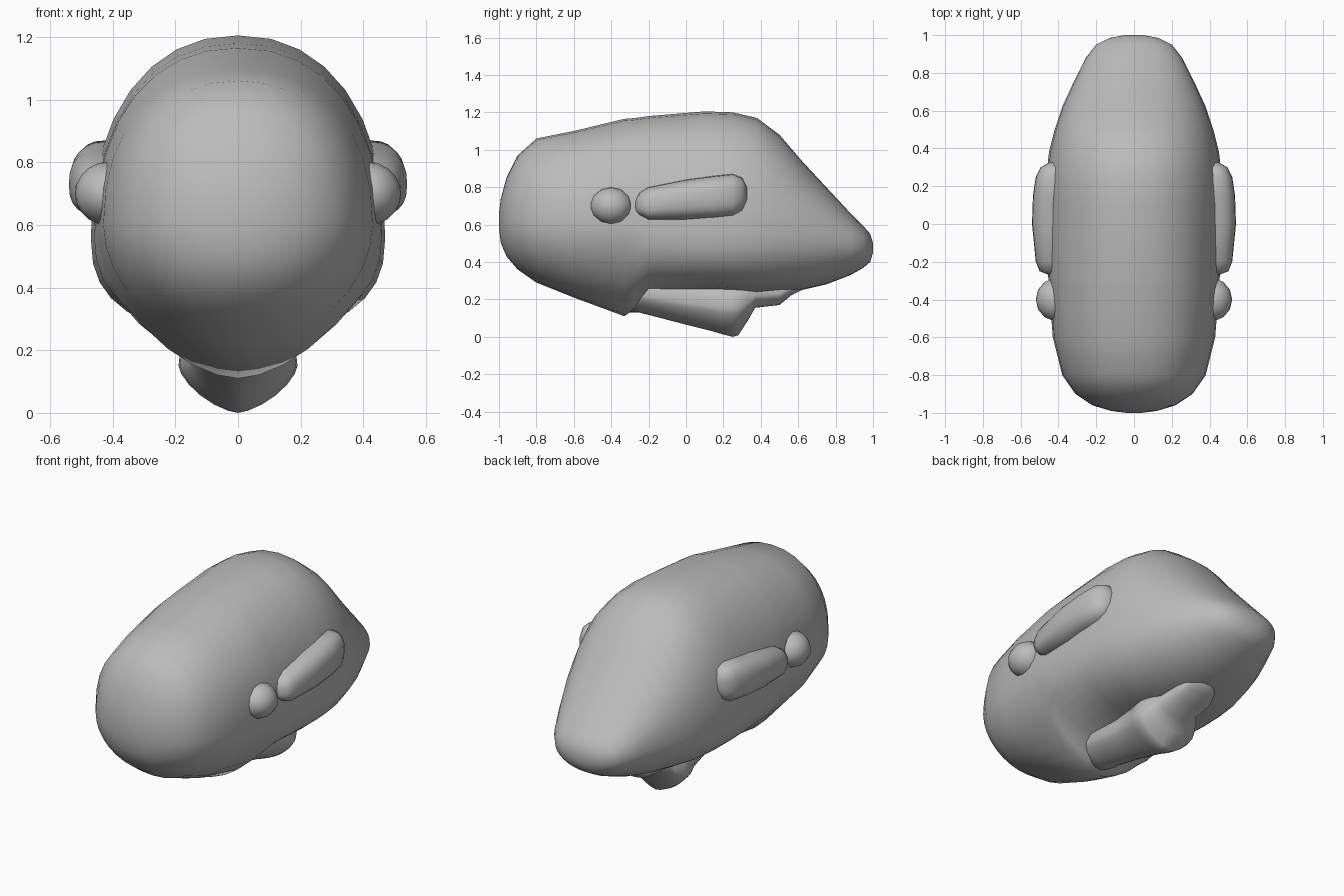
import bpy
import bmesh
from math import cos, sin, pi

if "Cube" in bpy.data.objects:
    bpy.data.objects.remove(bpy.data.objects["Cube"], do_unlink=True)

grey = bpy.data.materials.new("plain grey")
grey.use_nodes = True
grey.diffuse_color = (0.5, 0.5, 0.5, 1)
grey.node_tree.nodes["Principled BSDF"].inputs["Base Color"].default_value = grey.diffuse_color


def power(value, exponent):
    return abs(value) ** (2 / exponent) * (1 if value >= 0 else -1)


def loft(name, rings, centre=0, top_exp=2.2, sides=32, mirror=False):
    """Skin rings of (y, half width, bottom z, widest z, top z, bottom exponent)."""
    bm = bmesh.new()
    loops = []
    for y, half, low, mid, high, low_exp in rings:
        loop = []
        for i in range(sides):
            a = 2 * pi * i / sides
            e = top_exp if sin(a) >= 0 else low_exp
            reach = high - mid if sin(a) >= 0 else mid - low
            loop.append(bm.verts.new((centre + half * power(cos(a), e), y,
                                      mid + reach * power(sin(a), e))))
        loops.append(loop)
    for a, b in zip(loops, loops[1:]):
        for i in range(sides):
            j = (i + 1) % sides
            bm.faces.new((a[i], a[j], b[j], b[i]))
    bm.faces.new(loops[0])
    bm.faces.new(loops[-1])
    bmesh.ops.recalc_face_normals(bm, faces=bm.faces)
    for f in bm.faces:
        f.smooth = True
    mesh = bpy.data.meshes.new(name)
    bm.to_mesh(mesh)
    bm.free()
    mesh.materials.append(grey)
    obj = bpy.data.objects.new(name, mesh)
    bpy.context.collection.objects.link(obj)
    if mirror:
        obj.modifiers.new("mirror", "MIRROR").use_axis[0] = True
    return obj


# Main shell: blunt front, undercut belly, sloping tail
loft("main_shell", [
    (-1.0, .04, .58, .62, .66, 2),
    (-.99, .12, .5, .62, .74, 2),
    (-.96, .22, .43, .62, .85, 2),
    (-.9, .31, .36, .62, .97, 2),
    (-.8, .38, .29, .61, 1.06, 2),
    (-.6, .43, .21, .6, 1.1, 1.9),
    (-.33, .45, .11, .6, 1.165, 1.7),
    (-.27, .455, .15, .59, 1.17, 1.9),
    (-.2, .46, .25, .57, 1.18, 2.4),
    (.1, .47, .25, .56, 1.205, 2.5),
    (.25, .465, .24, .56, 1.2, 2.4),
    (.38, .45, .23, .55, 1.17, 2.2),
    (.5, .42, .24, .54, 1.08, 2.1),
    (.62, .38, .25, .53, .94, 2),
    (.75, .32, .28, .52, .8, 2),
    (.88, .255, .33, .5, .66, 2),
    (.95, .2, .37, .49, .59, 2),
    (.985, .13, .4, .48, .55, 2),
    (1.0, .05, .45, .475, .5, 2),
])

# Keel under the belly, flaring at its low rear end
loft("keel", [
    (-.36, .12, .13, .2, .32, 1.6),
    (-.25, .14, .13, .22, .34, 1.6),
    (0, .14, .065, .18, .34, 1.5),
    (.14, .16, .03, .16, .34, 1.5),
    (.2, .185, .012, .15, .33, 1.5),
    (.25, .19, .0, .15, .33, 1.5),
    (.28, .185, .008, .15, .33, 1.5),
    (.33, .16, .085, .18, .33, 1.7),
    (.37, .13, .155, .22, .33, 2),
    (.5, .12, .17, .23, .33, 2),
    (.56, .1, .22, .26, .33, 2),
    (.62, .06, .25, .28, .33, 2),
], sides=24)

# Long pods on both sides
loft("side_pod", [
    (-.27, .03, .67, .7, .73, 2),
    (-.25, .08, .65, .7, .77, 2.4),
    (-.2, .1, .625, .7, .8, 2.6),
    (0, .12, .625, .73, .84, 2.6),
    (.15, .115, .635, .74, .86, 2.6),
    (.25, .1, .645, .75, .87, 2.6),
    (.3, .075, .67, .76, .85, 2.4),
    (.325, .03, .72, .76, .8, 2),
], centre=.42, top_exp=2.6, sides=24, mirror=True)

# Small round bulbs ahead of the pods
loft("side_bulb", [
    (-.4 - .11 * cos(pi * t), .1 * sin(pi * t), .7 - .1 * sin(pi * t), .7,
     .7 + .1 * sin(pi * t), 2)
    for t in (.06, .18, .34, .5, .66, .82, .94)
], centre=.42, top_exp=2, sides=20, mirror=True)
